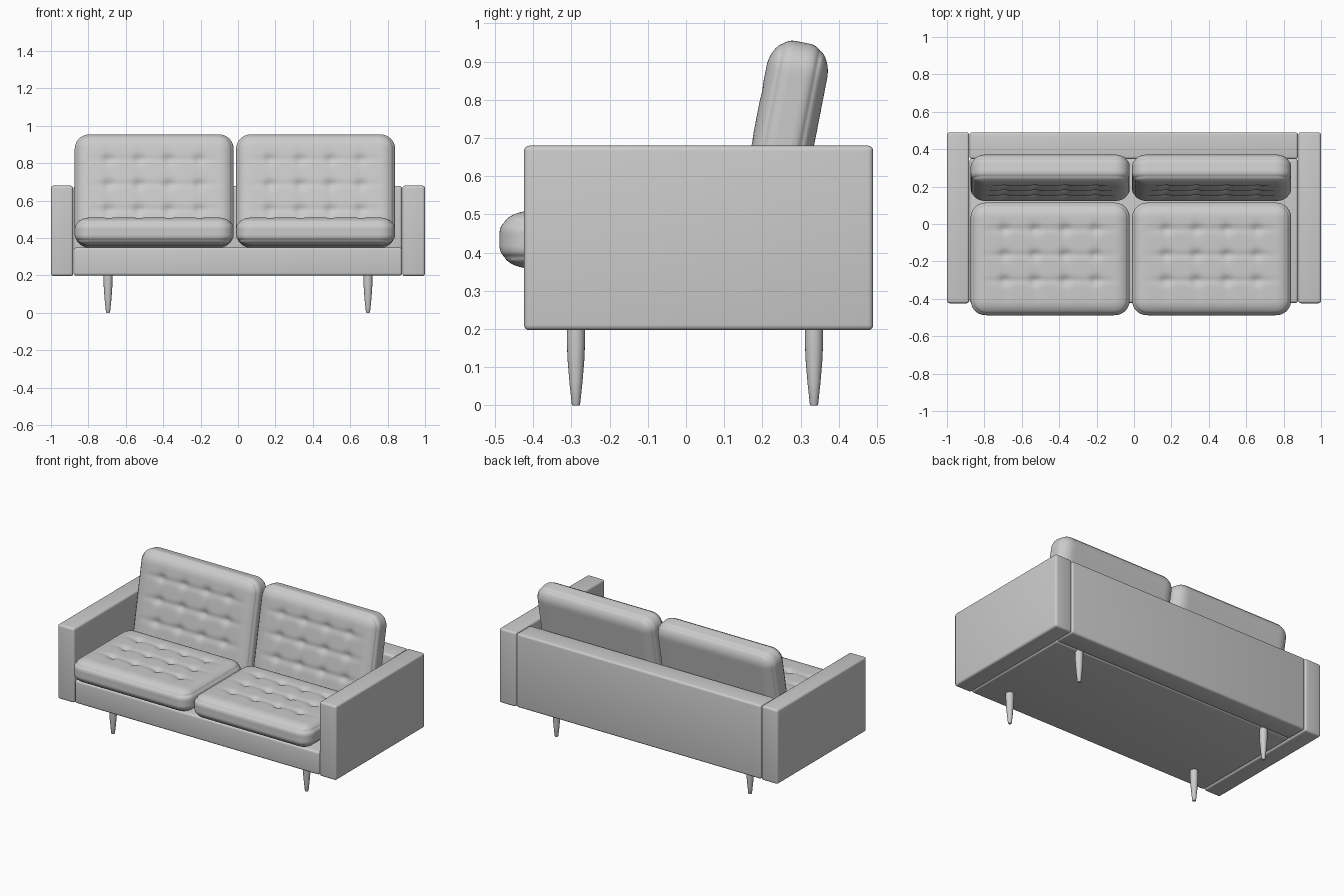
import bpy, bmesh, math
from mathutils import Vector

if "Cube" in bpy.data.objects:
    bpy.data.objects.remove(bpy.data.objects["Cube"])


def finish(name, bm, angle=40):
    bmesh.ops.recalc_face_normals(bm, faces=bm.faces)
    me = bpy.data.meshes.new(name)
    bm.to_mesh(me)
    bm.free()
    ob = bpy.data.objects.new(name, me)
    bpy.context.collection.objects.link(ob)
    bpy.ops.object.select_all(action='DESELECT')
    ob.select_set(True)
    bpy.context.view_layer.objects.active = ob
    bpy.ops.object.shade_smooth_by_angle(angle=math.radians(angle))
    return ob


# Softly bevelled upholstered block between two corners
def block(name, lo, hi, r=0.014):
    lo, hi = Vector(lo), Vector(hi)
    bm = bmesh.new()
    bmesh.ops.create_cube(bm, size=1)
    for v in bm.verts:
        v.co = Vector(lo[i] + (v.co[i] + 0.5) * (hi[i] - lo[i]) for i in range(3))
    bmesh.ops.bevel(bm, geom=bm.edges[:], offset=r, segments=4, profile=0.5, affect='EDGES')
    return finish(name, bm)


# Rounded cushion with button tufts on its +z side
COLS = (-0.244, -0.081, 0.081, 0.244)
ROWS = (-0.115, 0.022, 0.159)


def cushion(name, half, location, tilt=0.0):
    half = Vector(half)
    rad = Vector((0.08, 0.08, half.z * 0.78))
    inner = half - rad
    bm = bmesh.new()
    bmesh.ops.create_cube(bm, size=2)
    bmesh.ops.subdivide_edges(bm, edges=bm.edges[:], cuts=47, use_grid_fill=True)
    for v in bm.verts:
        p = Vector(v.co[i] * half[i] for i in range(3))
        q = Vector(max(-inner[i], min(inner[i], p[i])) for i in range(3))
        d = Vector((p[i] - q[i]) / rad[i] for i in range(3))
        d.normalize()
        top = v.co.z > 0.999
        p = Vector(q[i] + d[i] * rad[i] for i in range(3))
        # seams of the side band
        s = 1 - 0.007 * math.exp(-((abs(p.z) - half.z * 0.6) / 0.006) ** 2)
        if not top and v.co.z > -0.999:
            p.x *= s
            p.y *= s
        # button dents and the creases joining them
        if top:
            fade = max(0, 1 - (abs(p.x) / 0.37) ** 6) * max(0, 1 - (abs(p.y) / 0.26) ** 6)
            dx = min(abs(p.x - c) for c in COLS)
            dy = min(abs(p.y - c) for c in ROWS)
            dip = 0.014 * math.exp(-(dx * dx + dy * dy) / 0.025 ** 2)
            dip += 0.005 * math.exp(-(dy / 0.014) ** 2) + 0.003 * math.exp(-(dx / 0.016) ** 2)
            p.z -= dip * fade
        v.co = p
    ob = finish(name, bm, 60)
    ob.location = location
    ob.rotation_euler.x = tilt
    return ob


# Turned tapered leg
def leg(name, x, y):
    profile = [(0.009, 0), (0.011, 0.004), (0.017, 0.06), (0.022, 0.12), (0.024, 0.17), (0.024, 0.21)]
    n = 20
    bm = bmesh.new()
    rings = [[bm.verts.new((x + r * math.cos(2 * math.pi * k / n),
                            y + r * math.sin(2 * math.pi * k / n), z)) for k in range(n)]
             for r, z in profile]
    for a, b in zip(rings, rings[1:]):
        for k in range(n):
            bm.faces.new((a[k], a[(k + 1) % n], b[(k + 1) % n], b[k]))
    bm.faces.new(rings[0][::-1])
    bm.faces.new(rings[-1])
    return finish(name, bm)


# Frame: arms, back panel and seat base
block("left_arm", (-1.0, -0.424, 0.197), (-0.881, 0.49, 0.68))
block("right_arm", (0.879, -0.424, 0.197), (1.0, 0.49, 0.68))
block("back_panel", (-0.879, 0.347, 0.199), (0.877, 0.49, 0.678))
block("seat_base", (-0.879, -0.422, 0.199), (0.877, 0.349, 0.349))

# Cushions
for side, x in (("left", -0.448), ("right", 0.415)):
    cushion(side + "_seat_cushion", (0.425, 0.301, 0.075), (x, -0.187, 0.434))
    cushion(side + "_back_cushion", (0.425, 0.305, 0.081), (x, 0.247, 0.651), math.radians(79))

# Legs
for side, x in (("left", -0.695), ("right", 0.695)):
    leg("front_" + side + "_leg", x, -0.288)
    leg("rear_" + side + "_leg", x, 0.335)
